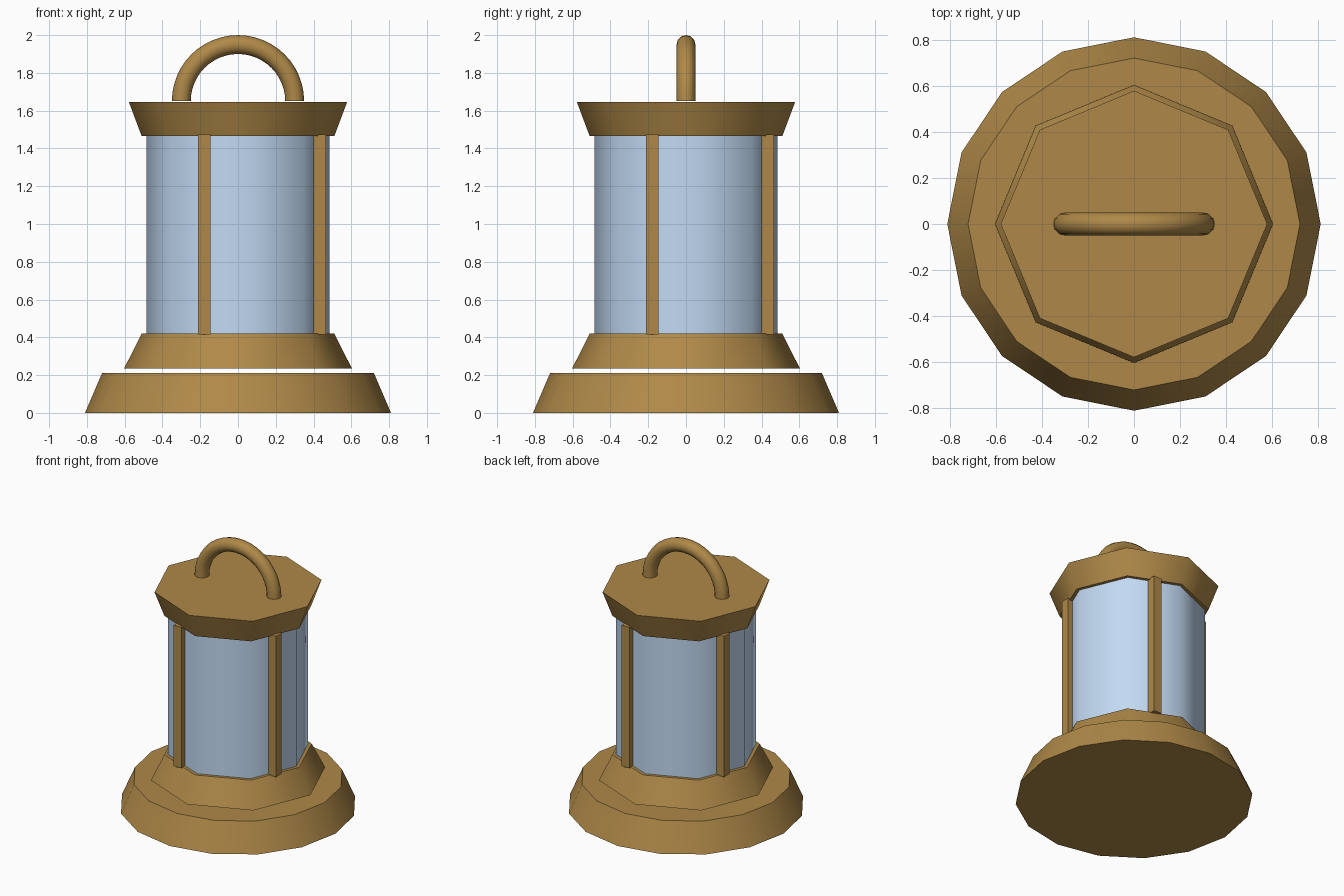
import bpy, bmesh, math

if "Cube" in bpy.data.objects:
    bpy.data.objects.remove(bpy.data.objects["Cube"])


def material(name, color):
    m = bpy.data.materials.new(name)
    m.diffuse_color = (*color, 1)
    m.use_nodes = True
    m.node_tree.nodes["Principled BSDF"].inputs["Base Color"].default_value = m.diffuse_color
    return m


BRASS = material("brass", (0.43, 0.25, 0.065))
GLASS = material("glass", (0.54, 0.70, 0.90))


def finish(name, bm, mat, angle=50):
    bmesh.ops.recalc_face_normals(bm, faces=bm.faces)
    me = bpy.data.meshes.new(name)
    bm.to_mesh(me)
    bm.free()
    ob = bpy.data.objects.new(name, me)
    bpy.context.collection.objects.link(ob)
    me.materials.append(mat)
    if angle:
        bpy.ops.object.select_all(action='DESELECT')
        ob.select_set(True)
        bpy.context.view_layer.objects.active = ob
        bpy.ops.object.shade_smooth_by_angle(angle=math.radians(angle))
    return ob


def frustum(name, sides, r0, r1, z0, z1, mat):
    bm = bmesh.new()
    rings = [[bm.verts.new((r * math.cos(2 * math.pi * i / sides),
                            r * math.sin(2 * math.pi * i / sides), z))
              for i in range(sides)] for r, z in ((r0, z0), (r1, z1))]
    for i in range(sides):
        j = (i + 1) % sides
        bm.faces.new((rings[0][i], rings[0][j], rings[1][j], rings[1][i]))
    for ring in rings:
        bm.faces.new(ring)
    return finish(name, bm, mat)


# Base, collar (floats just above the base), glass and lid
frustum("base", 16, 0.81, 0.72, 0.0, 0.21, BRASS)
frustum("lower_collar", 8, 0.603, 0.51, 0.235, 0.42, BRASS)
frustum("glass_chamber", 8, 0.485, 0.485, 0.415, 1.47, GLASS)
frustum("lid", 8, 0.51, 0.578, 1.465, 1.647, BRASS)

# Four square bars, one on every second glass face
x, y = -0.178, -0.433
for k in range(4):
    bm = bmesh.new()
    bmesh.ops.create_cube(bm, size=1)
    bmesh.ops.scale(bm, vec=(0.065, 0.065, 1.06), verts=bm.verts)
    bmesh.ops.translate(bm, vec=(x, y, 0.944), verts=bm.verts)
    finish(f"bar_{k + 1}", bm, BRASS, angle=0)
    x, y = -y, x

# Carrying handle: half ring
bm = bmesh.new()
STEPS, SIDES, R, r, ZC = 24, 12, 0.30, 0.05, 1.65
rings = []
for i in range(STEPS + 1):
    a = math.pi * i / STEPS
    rings.append([])
    for j in range(SIDES):
        b = 2 * math.pi * j / SIDES
        d = R + r * math.cos(b)
        rings[-1].append(bm.verts.new((d * math.cos(a), r * math.sin(b),
                                       ZC + d * math.sin(a))))
for p, q in zip(rings, rings[1:]):
    for j in range(SIDES):
        n = (j + 1) % SIDES
        bm.faces.new((p[j], p[n], q[n], q[j]))
bm.faces.new(rings[0])
bm.faces.new(rings[-1])
finish("handle", bm, BRASS)
